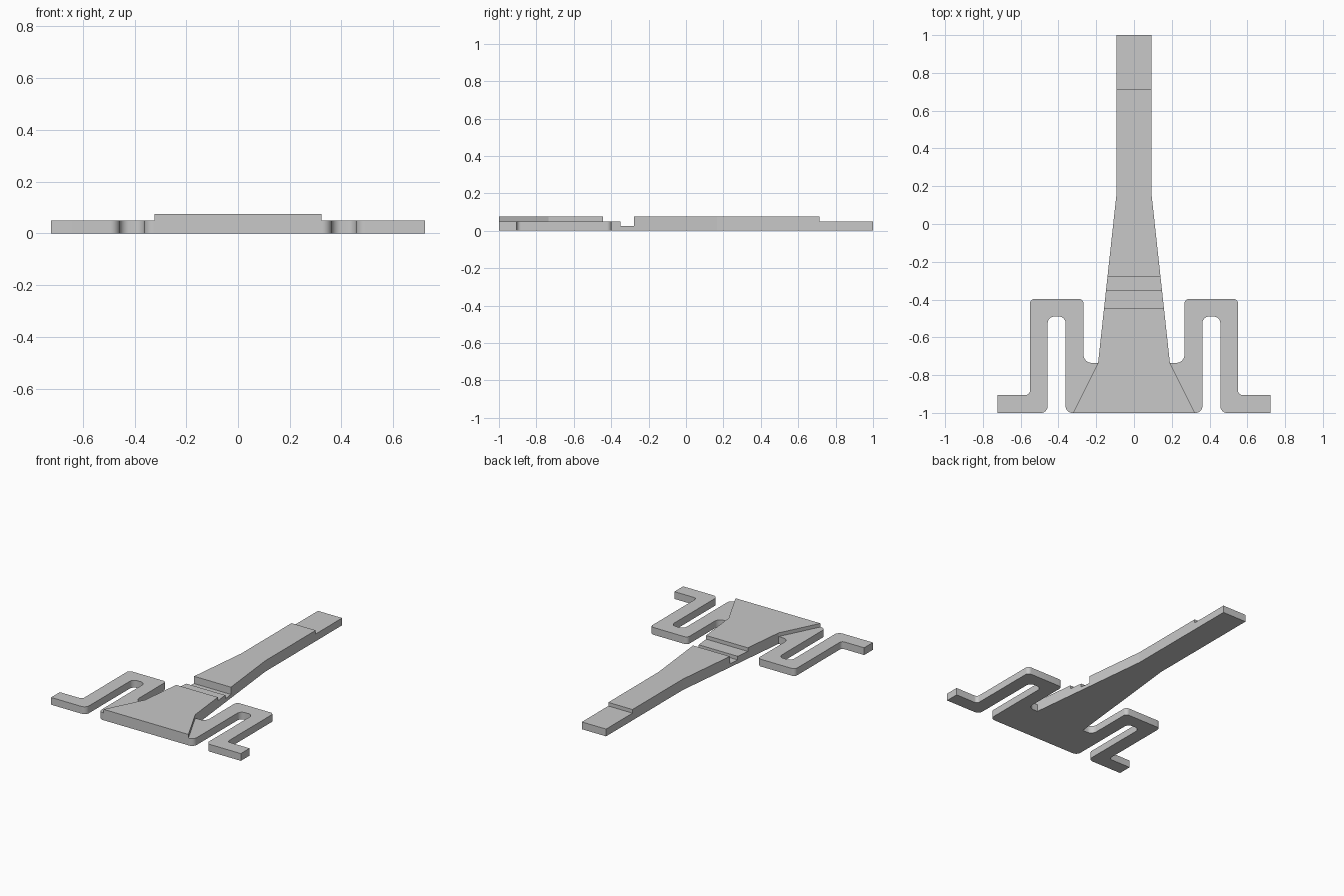
import bpy, bmesh, math
from mathutils import Vector

cube = bpy.data.objects.get("Cube")
if cube:
    bpy.data.objects.remove(cube, do_unlink=True)

grey = bpy.data.materials.new("light grey")
grey.use_nodes = True
colour = (0.58, 0.58, 0.58, 1)
grey.diffuse_color = colour
grey.node_tree.nodes["Principled BSDF"].inputs["Base Color"].default_value = colour


def rounded(corners, steps=6):
    """Turn (x, y, radius) corners into a filleted outline."""
    points = []
    for i, (x, y, radius) in enumerate(corners):
        corner = Vector((x, y))
        if radius == 0:
            points.append(corner)
            continue
        before = (Vector(corners[i - 1][:2]) - corner).normalized()
        after = (Vector(corners[(i + 1) % len(corners)][:2]) - corner).normalized()
        half = before.angle(after) / 2
        start = corner + before * radius / math.tan(half)
        end = corner + after * radius / math.tan(half)
        centre = corner + (before + after).normalized() * radius / math.sin(half)
        for k in range(steps + 1):
            spoke = (start - centre).lerp(end - centre, k / steps)
            points.append(centre + spoke.normalized() * radius)
    return points


def prism(name, points, direction):
    """Extrude a flat 3D outline along a direction."""
    bm = bmesh.new()
    face = bm.faces.new([bm.verts.new(p) for p in points])
    result = bmesh.ops.extrude_face_region(bm, geom=[face])
    moved = [v for v in result["geom"] if isinstance(v, bmesh.types.BMVert)]
    bmesh.ops.translate(bm, verts=moved, vec=direction)
    bmesh.ops.recalc_face_normals(bm, faces=bm.faces)
    mesh = bpy.data.meshes.new(name)
    bm.to_mesh(mesh)
    bm.free()
    mesh.materials.append(grey)
    obj = bpy.data.objects.new(name, mesh)
    bpy.context.collection.objects.link(obj)
    return obj


def make_active(obj):
    bpy.ops.object.select_all(action='DESELECT')
    obj.select_set(True)
    bpy.context.view_layer.objects.active = obj


# Heights of the groove, thin plate and raised plate
low, mid, high = 0.025, 0.05, 0.075

# Tapered blade: plan outline intersected with its stepped side profile
half_plan = [(0.323, -1), (0.19, -0.735), (0.092, 0.165), (0.092, 1)]
plan = half_plan + [(-x, y) for x, y in reversed(half_plan)]
blade = prism("tapered_blade", [(x, y, -0.05) for x, y in plan], (0, 0, 0.2))

side = [(-1.1, 0), (-1.1, high)]
for y, before, after in [(-0.445, high, mid), (-0.35, mid, low),
                         (-0.277, low, high), (0.713, high, mid)]:
    side += [(y, before), (y, after)]
side += [(1.1, mid), (1.1, 0)]
profile = prism("side_profile", [(-0.5, y, z) for y, z in side], (1, 0, 0))
profile.hide_render = True

cut = blade.modifiers.new("stepped_profile", 'BOOLEAN')
cut.operation = 'INTERSECT'
cut.solver = 'EXACT'
cut.object = profile
make_active(blade)
bpy.ops.object.modifier_apply(modifier=cut.name)
bpy.data.objects.remove(profile, do_unlink=True)

# Folded spring arms, one on each side of the flared base
arm = rounded([
    (0.323, -1, 0), (0.362, -1, 0.035), (0.362, -0.49, 0.035),
    (0.457, -0.49, 0.035), (0.457, -1, 0.035), (0.722, -1, 0),
    (0.722, -0.905, 0), (0.551, -0.905, 0.022), (0.551, -0.397, 0.025),
    (0.267, -0.397, 0.025), (0.267, -0.735, 0.042), (0.19, -0.735, 0),
])
for label, sign in (("left", 1), ("right", -1)):
    spring = prism(label + "_spring_arm",
                   [(sign * p.x, p.y, 0) for p in arm], (0, 0, mid))
    make_active(spring)
    bpy.ops.object.shade_smooth_by_angle(angle=math.radians(30))
